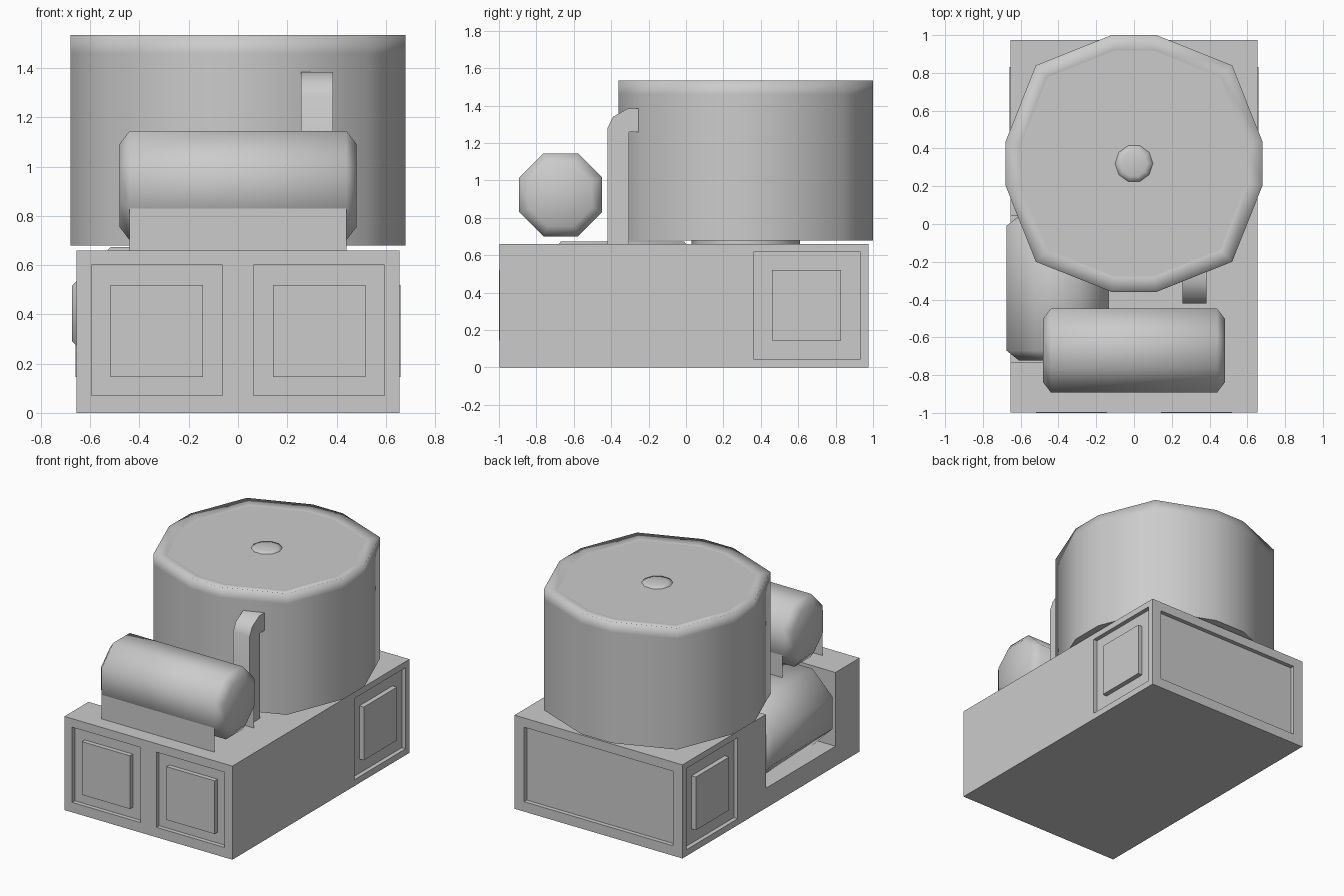
import bpy, bmesh
from math import radians, cos, sin, pi, hypot
from mathutils import Vector

if "Cube" in bpy.data.objects:
    bpy.data.objects.remove(bpy.data.objects["Cube"])


def finish(name, bm):
    bmesh.ops.recalc_face_normals(bm, faces=bm.faces)
    me = bpy.data.meshes.new(name)
    bm.to_mesh(me)
    bm.free()
    ob = bpy.data.objects.new(name, me)
    bpy.context.collection.objects.link(ob)
    return ob


def add_box(bm, lo, hi):
    lo, hi = Vector(lo), Vector(hi)
    vs = bmesh.ops.create_cube(bm, size=1)["verts"]
    for v in vs:
        v.co = Vector(((lo[i] + hi[i]) / 2 + v.co[i] * (hi[i] - lo[i])) for i in range(3))


def box(name, lo, hi):
    bm = bmesh.new()
    add_box(bm, lo, hi)
    return finish(name, bm)


def loft(name, rings, smooth_caps=False):
    """Skin a list of closed point rings, capping both ends."""
    bm = bmesh.new()
    loops = [[bm.verts.new(p) for p in r] for r in rings]
    n = len(loops[0])
    for a, b in zip(loops, loops[1:]):
        for i in range(n):
            j = (i + 1) % n
            bm.faces.new((a[i], a[j], b[j], b[i])).smooth = True
    for cap in (loops[0], loops[-1]):
        bm.faces.new(cap).smooth = smooth_caps
    return finish(name, bm)


def tank(name, axis, centre, apothem, half, chamfer, shrink):
    """Eight-sided tank along x or y with chamfered ends."""
    rings = []
    for t, a in ((-half, apothem - shrink), (-half + chamfer, apothem),
                 (half - chamfer, apothem), (half, apothem - shrink)):
        r = a / cos(pi / 8)
        ring = []
        for k in range(8):
            ang = (k + 0.5) * pi / 4
            u, w = r * cos(ang), r * sin(ang)
            off = Vector((t, u, w)) if axis == "x" else Vector((u, t, w))
            ring.append(Vector(centre) + off)
        rings.append(ring)
    return loft(name, rings, True)


# Base block with side bay and recessed panels
W, F, B, H, D = 0.655, -0.998, 0.975, 0.66, 0.03
base = box("base", (-W, F, 0), (W, B, H))
cuts = [((-1, -0.73, 0.14), (-0.135, 0.045, 1)),
        ((-0.58, B - D, 0.07), (0.58, B + 1, 0.595))]
raised = []
for s in (-1, 1):
    # front panels
    x0, x1 = sorted((s * 0.063, s * 0.595))
    cuts.append(((x0, F - 1, 0.07), (x1, F + D, 0.6)))
    x0, x1 = sorted((s * 0.143, s * 0.518))
    raised.append(((x0, F - 0.002, 0.145), (x1, F + D + 0.01, 0.52)))
    # side panels
    x0, x1 = sorted((s * (W - D), s * (W + 1)))
    cuts.append(((x0, 0.36, 0.045), (x1, 0.932, 0.617)))
    x0, x1 = sorted((s * (W - D - 0.01), s * (W + 0.004)))
    raised.append(((x0, 0.46, 0.145), (x1, 0.83, 0.52)))
for lo, hi in cuts:
    cutter = box("cutter", lo, hi)
    cutter.hide_render = True
    mod = base.modifiers.new("cut", "BOOLEAN")
    mod.operation, mod.solver, mod.object = "DIFFERENCE", "EXACT", cutter
    bpy.context.view_layer.objects.active = base
    bpy.ops.object.modifier_apply(modifier=mod.name)
    bpy.data.objects.remove(cutter)
bm = bmesh.new()
for lo, hi in raised:
    add_box(bm, lo, hi)
finish("raised_panels", bm)

# Big drum: twelve uneven sides, raised rim, slightly sunken lid
CY = 0.32


def drum_ring(scale, z):
    pts = []
    for q in range(4):
        for a, r in ((9.8, 0.69), (45, 0.735), (80.2, 0.69)):
            ang = radians(a + 90 * q)
            pts.append((r * scale * cos(ang), CY + r * scale * sin(ang), z))
    return pts


loft("drum", [drum_ring(1, 0.68), drum_ring(1, 1.46),
              drum_ring(1, 1.535), drum_ring(0.88, 1.52)])


def round_ring(r, z, n=10):
    return [(r * cos(2 * pi * k / n), CY + r * sin(2 * pi * k / n), z) for k in range(n)]


# Low button on the lid and pivot below the drum
loft("lid_button", [round_ring(0.1, 1.51), round_ring(0.1, 1.521),
                    round_ring(0.07, 1.529), round_ring(0.025, 1.534)], True)
loft("drum_pivot", [round_ring(0.29, 0.65, 12), round_ring(0.29, 0.69, 12)])

# Front tank on two thin support sheets
tank("front_tank", "x", (0, -0.67, 0.923), 0.222, 0.482, 0.042, 0.055)
bm = bmesh.new()
for y in (-0.892, -0.448):
    bm.faces.new([bm.verts.new((x, y, z)) for x, z in
                  ((-0.44, 0.66), (0.44, 0.66), (0.44, 0.83), (-0.44, 0.83))])
finish("front_tank_supports", bm)

# Side tank lying in the bay
tank("side_tank", "y", (-0.405, -0.34, 0.403), 0.27, 0.382, 0.052, 0.065)

# Bent pipe feeding the drum
profile = [(-0.42, 0.655), (-0.42, 1.28), (-0.39, 1.34), (-0.31, 1.385),
           (-0.25, 1.385), (-0.25, 1.26), (-0.305, 1.26), (-0.305, 0.655)]
pipe = loft("pipe", [[(x, y, z) for y, z in profile] for x in (0.256, 0.385)])
bpy.ops.object.select_all(action="DESELECT")
pipe.select_set(True)
bpy.context.view_layer.objects.active = pipe
bpy.ops.object.shade_smooth_by_angle(angle=radians(50))
